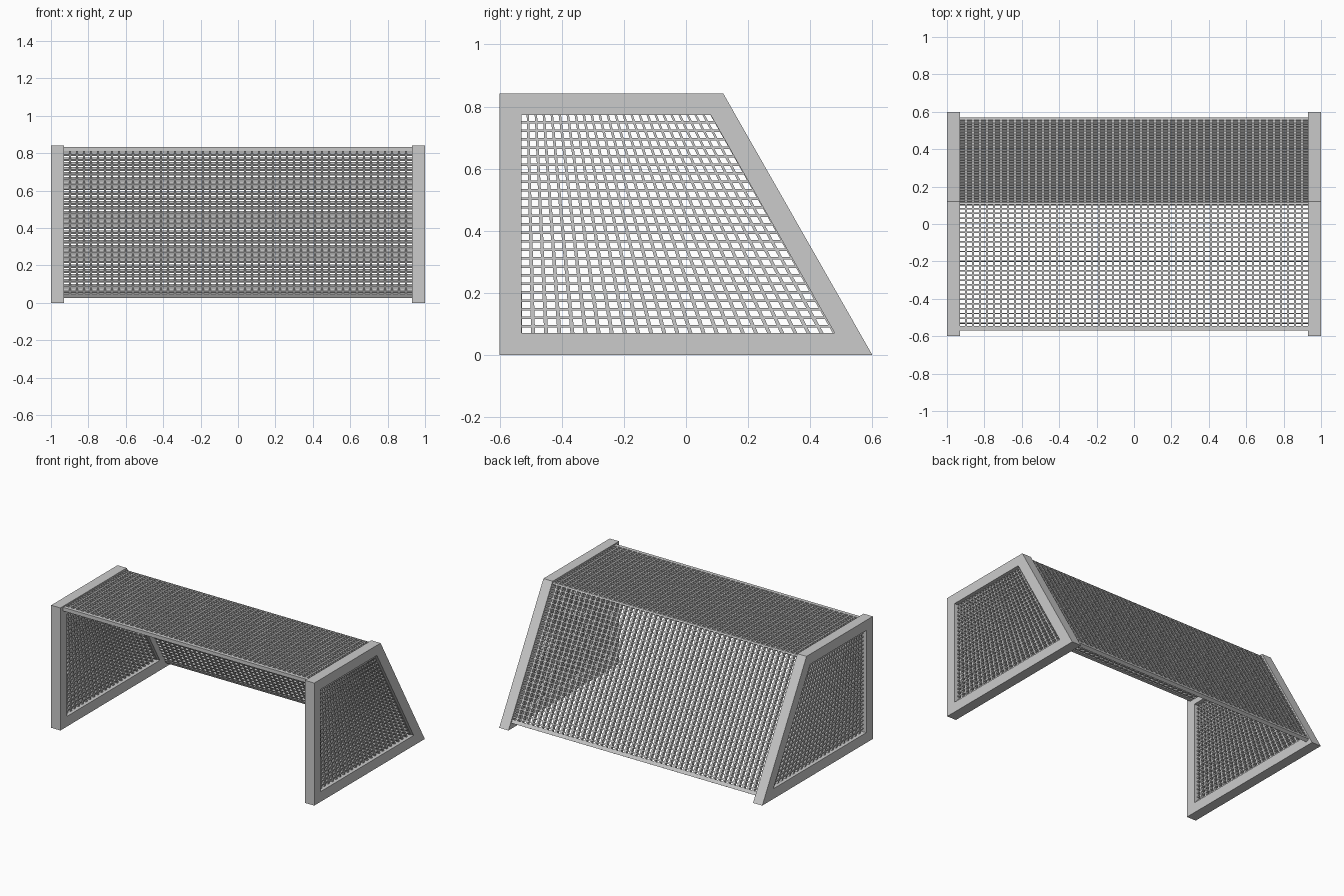
import bpy, bmesh, math
from mathutils import Vector

if "Cube" in bpy.data.objects:
    bpy.data.objects.remove(bpy.data.objects["Cube"])


def make_object(name, bm):
    bmesh.ops.recalc_face_normals(bm, faces=bm.faces)
    me = bpy.data.meshes.new(name)
    bm.to_mesh(me)
    bm.free()
    ob = bpy.data.objects.new(name, me)
    bpy.context.collection.objects.link(ob)
    return ob


def side_frame(name, x0, x1):
    # trapezoid ring extruded across x
    outer = [(-.6, 0), (.6, 0), (.12, .842), (-.6, .842)]
    inner = [(-.53, .07), (.479, .07), (.08, .772), (-.53, .772)]
    bm = bmesh.new()
    o0, i0, o1, i1 = [[bm.verts.new((x, y, z)) for y, z in loop]
                      for x in (x0, x1) for loop in (outer, inner)]
    for k in range(4):
        n = (k + 1) % 4
        for a, b in ((o0, i0), (i0, i1), (i1, o1), (o1, o0)):
            bm.faces.new((a[k], a[n], b[n], b[k]))
    return make_object(name, bm)


def net(name, strips, nu, depth, opening=.7):
    # each strip is four corners and a row count; every cell gets a scaled hole
    bm = bmesh.new()
    for a, b, c, d, nv in strips:
        a, b, c, d = map(Vector, (a, b, c, d))
        grid = [[bm.verts.new(a.lerp(b, i / nu).lerp(d.lerp(c, i / nu), j / nv))
                 for i in range(nu + 1)] for j in range(nv + 1)]
        for j in range(nv):
            for i in range(nu):
                cell = (grid[j][i], grid[j][i + 1],
                        grid[j + 1][i + 1], grid[j + 1][i])
                mid = sum((v.co for v in cell), Vector()) / 4
                hole = [bm.verts.new(mid.lerp(v.co, opening)) for v in cell]
                for k in range(4):
                    n = (k + 1) % 4
                    bm.faces.new((cell[k], cell[n], hole[n], hole[k]))
    bmesh.ops.remove_doubles(bm, verts=bm.verts, dist=1e-4)
    ob = make_object(name, bm)
    solid = ob.modifiers.new("strand_depth", 'SOLIDIFY')
    solid.thickness = depth
    solid.offset = 0
    return ob


def rail(name, y, z, size, tilt=0):
    bm = bmesh.new()
    bmesh.ops.create_cube(bm, size=1)
    bmesh.ops.scale(bm, vec=(1.88, size, size), verts=bm.verts)
    ob = make_object(name, bm)
    ob.location = (0, y, z)
    ob.rotation_euler.x = tilt
    return ob


# side frames and their nets
for label, s in (("left", -1), ("right", 1)):
    side_frame(label + "_frame", .93 * s, s)
    x = .965 * s
    net(label + "_net", [((x, -.535, .065), (x, .482, .065),
                          (x, .08, .777), (x, -.535, .777), 26)], 24, .025)

# roof and sloping back net, joined at the ridge
X = .935
ridge = (.108, .82)
net("roof_and_back_net", [
    ((-X, -.555, .822), (X, -.555, .822), (X, *ridge), (-X, *ridge), 26),
    ((-X, *ridge), (X, *ridge), (X, .553, .04), (-X, .553, .04), 30)], 50, .024)

# crossbar at the front and ground bar at the back
rail("front_crossbar", -.557, .822, .025)
rail("back_ground_bar", .551, .043, .025, math.radians(30))
